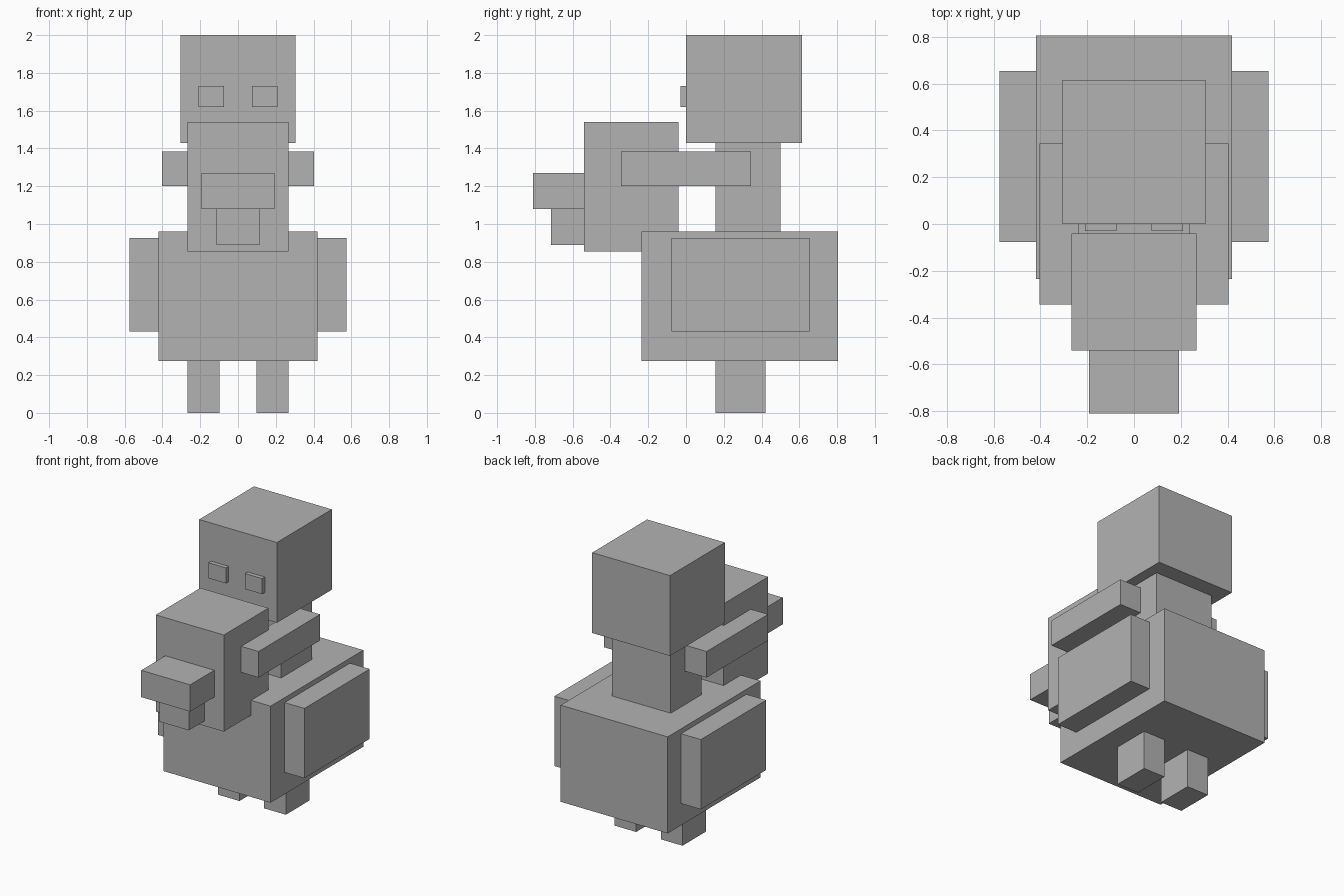
import bpy
import bmesh
from mathutils import Vector

cube = bpy.data.objects.get("Cube")
if cube:
    bpy.data.objects.remove(cube, do_unlink=True)

# Single plain colour
grey = bpy.data.materials.new("plain grey")
grey.use_nodes = True
COLOUR = (0.45, 0.45, 0.45, 1)
grey.diffuse_color = COLOUR
grey.node_tree.nodes["Principled BSDF"].inputs["Base Color"].default_value = COLOUR


def box(name, x, y, z):
    """Flat-shaded block spanning the given (low, high) ranges."""
    low, high = (Vector(corner) for corner in zip(x, y, z))
    size, centre = high - low, (high + low) / 2
    bm = bmesh.new()
    bmesh.ops.create_cube(bm, size=1)
    bmesh.ops.scale(bm, vec=size, verts=bm.verts)
    mesh = bpy.data.meshes.new(name)
    bm.to_mesh(mesh)
    bm.free()
    mesh.materials.append(grey)
    obj = bpy.data.objects.new(name, mesh)
    obj.location = centre
    bpy.context.collection.objects.link(obj)


def centred(name, half_width, y, z):
    box(name, (-half_width, half_width), y, z)


def pair(name, x, y, z):
    box("left_" + name, x, y, z)
    box("right_" + name, (-x[1], -x[0]), y, z)


# Body, neck and head
centred("body", 0.42, (-0.235, 0.805), (0.275, 0.96))
centred("neck", 0.23, (0.155, 0.5), (0.96, 1.43))
centred("head", 0.305, (0.0, 0.615), (1.43, 2.0))

# Block held in front, with its stepped snout
centred("front_block", 0.267, (-0.54, -0.04), (0.855, 1.54))
centred("upper_snout", 0.192, (-0.81, -0.54), (1.08, 1.27))
centred("lower_snout", 0.115, (-0.715, -0.54), (0.89, 1.08))

# Mirrored parts
pair("eye", (0.075, 0.21), (-0.03, 0.0), (1.62, 1.73))
pair("arm", (0.235, 0.403), (-0.345, 0.345), (1.2, 1.385))
pair("side_panel", (0.42, 0.575), (-0.077, 0.655), (0.43, 0.925))
pair("leg", (0.097, 0.267), (0.155, 0.42), (0.0, 0.275))
